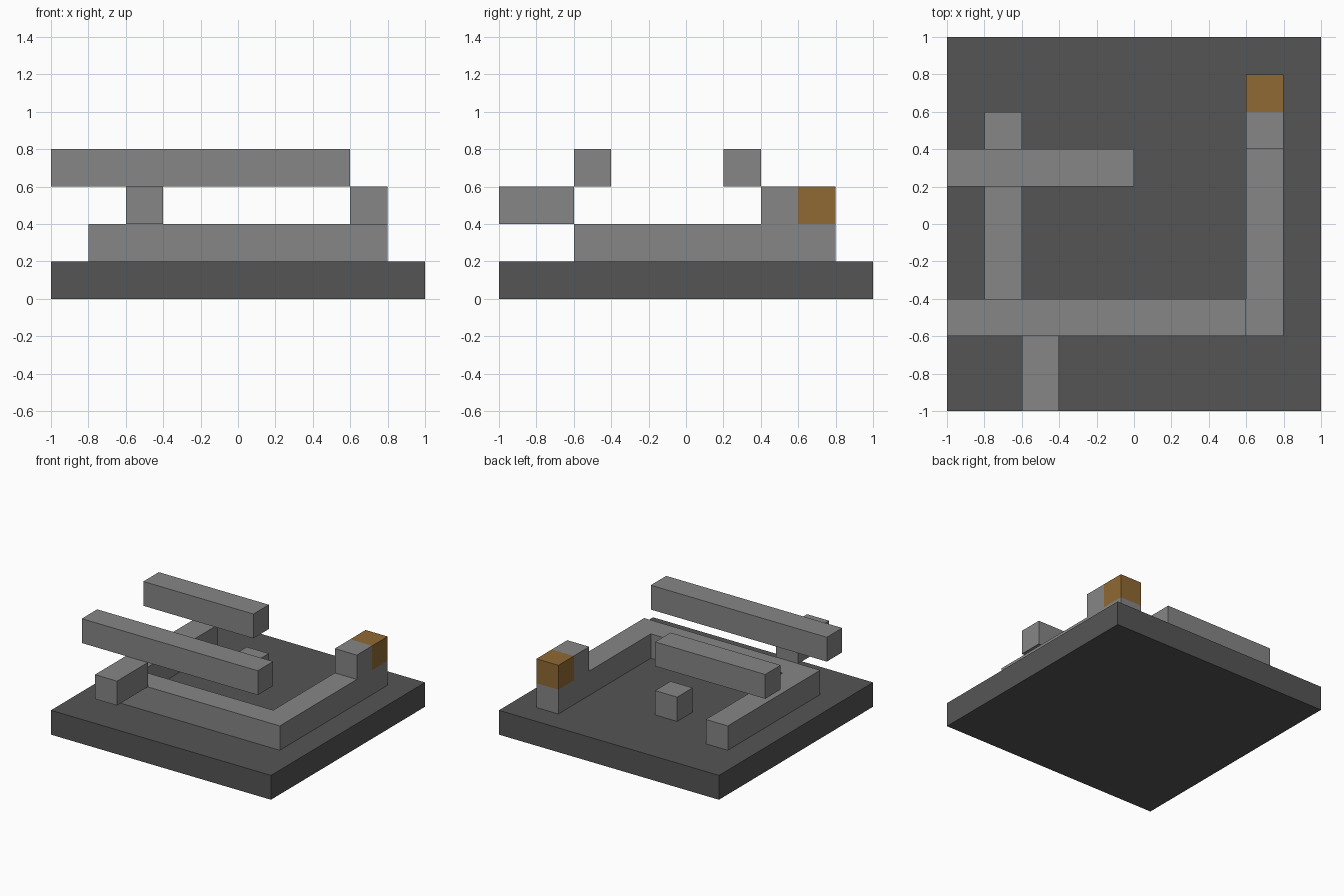
import bpy
import bmesh

cube = bpy.data.objects.get("Cube")
if cube:
    bpy.data.objects.remove(cube, do_unlink=True)

UNIT = 0.2  # every part is a whole number of blocks


def material(name, color):
    mat = bpy.data.materials.new(name)
    mat.use_nodes = True
    mat.diffuse_color = (*color, 1)
    bsdf = mat.node_tree.nodes["Principled BSDF"]
    bsdf.inputs["Base Color"].default_value = (*color, 1)
    bsdf.inputs["Roughness"].default_value = 0.9
    return mat


dark_gray = material("dark gray", (0.091, 0.091, 0.091))
stone_gray = material("stone gray", (0.238, 0.238, 0.238))
brown = material("brown", (0.279, 0.141, 0.034))


def prism(name, outline, level, mat):
    """Extrude a floor outline, in blocks, one block up from the given level."""
    bm = bmesh.new()
    face = bm.faces.new([bm.verts.new((x * UNIT, y * UNIT, level * UNIT)) for x, y in outline])
    top = bmesh.ops.extrude_face_region(bm, geom=[face])["geom"]
    verts = [v for v in top if isinstance(v, bmesh.types.BMVert)]
    bmesh.ops.translate(bm, verts=verts, vec=(0, 0, UNIT))
    bmesh.ops.recalc_face_normals(bm, faces=bm.faces)
    mesh = bpy.data.meshes.new(name)
    bm.to_mesh(mesh)
    bm.free()
    mesh.materials.append(mat)
    obj = bpy.data.objects.new(name, mesh)
    bpy.context.collection.objects.link(obj)
    return obj


def block(name, x0, x1, y0, y1, level, mat=stone_gray):
    return prism(name, [(x0, y0), (x1, y0), (x1, y1), (x0, y1)], level, mat)


# Ground slab
block("base_slab", -5, 5, -5, 5, 0, dark_gray)

# U-shaped low wall, open at the back
prism("low_wall", [(-4, -3), (4, -3), (4, 4), (3, 4), (3, -2), (-3, -2), (-3, 3), (-4, 3)],
      1, stone_gray)

# Lone block on the slab under the back beam
block("floor_block", -1, 0, 1, 2, 1)

# Second level: step and brown block on the wall end, and the front arm
block("wall_step", 3, 4, 2, 3, 2)
block("brown_block", 3, 4, 3, 4, 2, brown)
block("front_arm", -3, -2, -5, -3, 2)

# Raised beams
block("front_beam", -5, 3, -3, -2, 3)
block("back_beam", -5, 0, 1, 2, 3)
